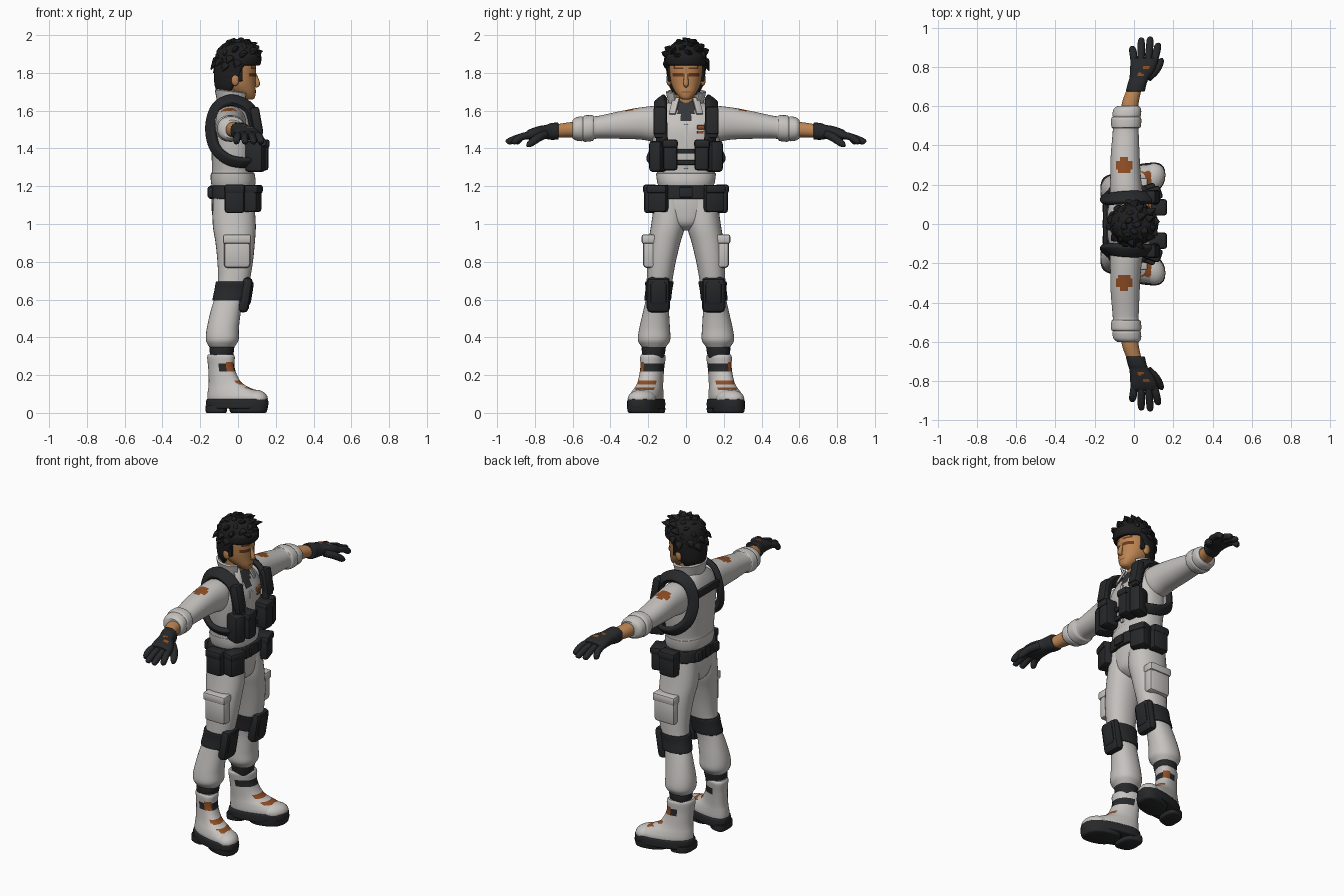
import bpy, bmesh, math, random
from mathutils import Vector, Matrix

random.seed(4)


def colour(name, r, g, b):
    m = bpy.data.materials.new(name)
    m.diffuse_color = (r, g, b, 1)
    return m


FABRIC = colour("pale_fabric", 0.56, 0.54, 0.52)
BLACK = colour("black_gear", 0.020, 0.021, 0.023)
HAIR = colour("black_hair", 0.013, 0.013, 0.014)
SKIN = colour("skin", 0.50, 0.23, 0.085)
RUST = colour("rust_patch", 0.27, 0.075, 0.018)
BROWN = colour("brown_eyes", 0.13, 0.04, 0.015)
SHIRT = colour("dark_shirt", 0.035, 0.036, 0.04)


def finish(name, bm, mat, angle=40):
    bmesh.ops.recalc_face_normals(bm, faces=bm.faces[:])
    me = bpy.data.meshes.new(name)
    bm.to_mesh(me)
    bm.free()
    me.materials.append(mat)
    for p in me.polygons:
        p.use_smooth = True
    me.set_sharp_from_angle(angle=math.radians(angle))
    ob = bpy.data.objects.new(name, me)
    bpy.context.collection.objects.link(ob)
    return ob


def spline(rows, sub):
    """Catmull-Rom resampling of rows of numbers"""
    out = []
    for i in range(len(rows) - 1):
        a, b, c, d = (rows[max(i - 1, 0)], rows[i], rows[i + 1], rows[min(i + 2, len(rows) - 1)])
        for k in range(sub):
            t = k / sub
            out.append([0.5 * (2 * q + (r - p) * t + (2 * p - 5 * q + 4 * r - s) * t * t
                               + (3 * q - p - 3 * r + s) * t ** 3) for p, q, r, s in zip(a, b, c, d)])
    return out + [list(rows[-1])]


def oval(n, pw):
    f = lambda v: math.copysign(abs(v) ** (2 / pw), v)
    return [(f(math.cos(2 * math.pi * k / n)), f(math.sin(2 * math.pi * k / n))) for k in range(n)]


def skin_rings(name, rings, mat):
    bm = bmesh.new()
    vs = [[bm.verts.new(p) for p in r] for r in rings]
    n = len(vs[0])
    for a, b in zip(vs, vs[1:]):
        for k in range(n):
            bm.faces.new((a[k], a[(k + 1) % n], b[(k + 1) % n], b[k]))
    bm.faces.new(vs[0])
    bm.faces.new(vs[-1])
    return finish(name, bm, mat)


def loft(name, rows, mat, axis="z", n=28, sub=4, pw=2.2):
    """rows: (level, x centre, x radius, other centre, other radius)"""
    rings = []
    for lv, cx, rx, co, ro in spline(rows, sub):
        ring = [(cx + rx * u, co + ro * v) for u, v in oval(n, pw)]
        rings.append([(x, o, lv) if axis == "z" else (x, lv, o) for x, o in ring])
    return skin_rings(name, rings, mat)


def sweep(name, rows, mat, hub=(-0.03, 0, 1.48), n=12, sub=4, pw=2):
    """rows: (x, y, z, half width, half thickness); thickness points away from hub"""
    pts = spline(rows, sub)
    rings = []
    for i, p in enumerate(pts):
        c = Vector(p[:3])
        t = (Vector(pts[min(i + 1, len(pts) - 1)][:3]) - Vector(pts[max(i - 1, 0)][:3])).normalized()
        o = c - Vector(hub)
        o = (o - t * o.dot(t)).normalized()
        w = t.cross(o)
        rings.append([c + w * (u * p[3]) + o * (v * p[4]) for u, v in oval(n, pw)])
    return skin_rings(name, rings, mat)


def box(name, c, size, mat, bevel=0.014, tilt=0, yaw=0):
    bm = bmesh.new()
    bmesh.ops.create_cube(bm, size=1, matrix=Matrix.Diagonal((*size, 1)))
    bmesh.ops.bevel(bm, geom=bm.edges[:], offset=bevel, segments=2, affect="EDGES", profile=0.5)
    bm.transform(Matrix.Translation(c) @ Matrix.Rotation(yaw, 4, "Z") @ Matrix.Rotation(tilt, 4, "Y"))
    return finish(name, bm, mat)


def ball(name, c, r, mat):
    bm = bmesh.new()
    bmesh.ops.create_uvsphere(bm, u_segments=20, v_segments=12, radius=1,
                              matrix=Matrix.Translation(c) @ Matrix.Diagonal((*r, 1)))
    return finish(name, bm, mat)


def paint(ob, mat, rule):
    ob.data.materials.append(mat)
    for p in ob.data.polygons:
        if rule(p.center, p.normal):
            p.material_index = len(ob.data.materials) - 1


def pair(ob):
    """add the mirrored twin on the other side"""
    me = ob.data.copy()
    me.transform(Matrix.Diagonal((1, -1, 1, 1)))
    me.flip_normals()
    twin = bpy.data.objects.new(ob.name + "_right", me)
    bpy.context.collection.objects.link(twin)
    ob.name += "_left"


# jacket with open neck, and trousers seat
jacket = loft("jacket", [(1.17, -.025, .105, 0, .135), (1.22, -.025, .118, 0, .152), (1.265, -.028, .116, 0, .158),
                         (1.28, -.028, .110, 0, .155), (1.38, -.025, .115, 0, .172), (1.5, -.025, .115, 0, .182),
                         (1.57, -.035, .100, 0, .175), (1.62, -.04, .080, 0, .125), (1.66, -.04, .060, 0, .07)],
              FABRIC, n=56, sub=5, pw=2.4)
paint(jacket, SHIRT, lambda c, n: c.x > -.02 and c.z > 1.53 and abs(c.y) < (c.z - 1.52) * .65)
box("zip_flap", (.083, 0, 1.41), (.02, .022, .24), FABRIC, .005)
box("chest_badge", (.081, .088, 1.512), (.02, .06, .022), RUST, .003, yaw=.15)
box("chest_tab", (.081, .075, 1.485), (.02, .035, .014), RUST, .003, yaw=.15)
loft("trouser_seat", [(.965, -.02, .05, 0, .03), (1.0, -.022, .10, 0, .10), (1.07, -.025, .114, 0, .158),
                      (1.14, -.025, .114, 0, .155), (1.2, -.025, .105, 0, .14)], FABRIC)

# stand-up collar, open in front
bm = bmesh.new()
rows = []
for r, z in ((.075, 1.61), (.093, 1.70), (.083, 1.705), (.065, 1.61)):
    rows.append([])
    for k in range(25):
        a = math.radians(38 + 284 * k / 24)
        rows[-1].append(bm.verts.new((-.03 + r * math.cos(a), 1.15 * r * math.sin(a), z - .01 * math.cos(a))))
for a, b in zip(rows, rows[1:] + rows[:1]):
    for k in range(24):
        bm.faces.new((a[k], a[k + 1], b[k + 1], b[k]))
for k in (0, 24):
    bm.faces.new([r[k] for r in rows])
finish("collar", bm, FABRIC)
pair(box("lapel", (.045, .062, 1.625), (.012, .04, .10), FABRIC, .004, tilt=-.5, yaw=.5))

# head
loft("neck", [(1.56, -.03, .055, 0, .055), (1.65, -.022, .052, 0, .05), (1.75, -.01, .055, 0, .055)], SKIN)
face = loft("face", [(1.658, .055, .02, 0, .018), (1.668, .052, .036, 0, .032), (1.695, .03, .064, 0, .055),
                     (1.735, .003, .09, 0, .076), (1.79, -.005, .10, 0, .087), (1.85, -.008, .102, 0, .09),
                     (1.91, -.01, .08, 0, .07)], SKIN, n=48, sub=6)
paint(face, BROWN, lambda c, n: c.x > .03 and .016 < abs(c.y) < .068
      and (1.785 < c.z < 1.803 or 1.813 < c.z - abs(c.y) * .15 < 1.826))
paint(face, RUST, lambda c, n: c.x > .05 and abs(c.y) < .022 and 1.694 < c.z < 1.702)
sweep("nose", [(.088, 0, 1.80, .010, .006), (.098, 0, 1.765, .012, .012), (.104, 0, 1.738, .014, .012),
               (.092, 0, 1.728, .008, .006)], SKIN, hub=(0, 0, 1.76))
pair(ball("ear", (-.015, .09, 1.765), (.022, .014, .034), SKIN))

# hair: cap with raised hairline, fringe band, clumps
hair = loft("hair_cap", [(1.685, -.03, .07, 0, .065), (1.73, -.025, .098, 0, .09), (1.80, -.013, .114, 0, .103),
                         (1.87, -.003, .118, 0, .108), (1.92, -.002, .107, 0, .095), (1.955, 0, .075, 0, .065),
                         (1.968, 0, .03, 0, .03)], HAIR, n=40, sub=5, pw=2)
for v in hair.data.vertices:
    v.co.z = max(v.co.z, 1.685 + .165 * min(max((v.co.x + .045) / .08, 0), 1))
loft("fringe_band", [(1.838, .004, .108, 0, .098), (1.85, .005, .116, 0, .108), (1.885, .006, .118, 0, .108),
                     (1.9, .004, .108, 0, .098)], HAIR, pw=2)
pair(box("sideburn", (.01, .088, 1.805), (.03, .02, .1), HAIR, .008))
for i in range(46):
    a = i * 2.39996
    h = 1 - (i + .5) / 46 * 1.15
    s = math.sqrt(max(0, 1 - h * h))
    d = Vector((s * math.cos(a), s * math.sin(a), h))
    if d.x > .3 and h < .3:
        continue
    p = Vector((-.003 + d.x * .104, d.y * .095, 1.85 + d.z * .108))
    flow = Vector((random.uniform(-.2, 1) if h > .3 else -.3, random.uniform(-.6, .6), .1 if h > .3 else -1))
    m, e = p + d * .018 + flow * .012, p + d * .026 + flow * .038
    e.z = min(e.z, 2.0)
    sweep("hair_clump", [(*p, .026, .016), (*m, .022, .014), (*e, .002, .002)], HAIR, hub=(0, 0, 1.84), n=7, sub=3)

# arms: sleeve with rolled cuff, forearm, glove
sleeve = loft("sleeve", [(.10, -.04, .075, 1.535, .075), (.16, -.04, .083, 1.53, .094), (.24, -.043, .078, 1.532, .085),
                         (.34, -.045, .074, 1.525, .074), (.44, -.043, .068, 1.515, .062), (.485, -.042, .066, 1.51, .06),
                         (.495, -.04, .075, 1.508, .068), (.535, -.04, .077, 1.505, .070), (.545, -.038, .070, 1.504, .063),
                         (.555, -.037, .073, 1.504, .066), (.585, -.034, .070, 1.503, .060), (.60, -.03, .055, 1.502, .048)],
              FABRIC, "y", n=40, sub=5)
paint(sleeve, RUST, lambda c, n: ((c.x + .052) / .042) ** 2 + ((c.y - .295) / .042) ** 2 < 1 and n.z > .3)
pair(sleeve)
pair(loft("forearm", [(.57, -.025, .044, 1.50, .042), (.63, -.016, .042, 1.498, .039), (.70, .006, .036, 1.49, .034)],
          SKIN, "y"))
glove = loft("glove", [(.675, .008, .040, 1.492, .040), (.68, .008, .048, 1.492, .045), (.715, .016, .048, 1.49, .044),
                       (.74, .026, .050, 1.487, .038), (.78, .042, .062, 1.482, .036), (.82, .05, .068, 1.475, .030),
                       (.845, .052, .062, 1.470, .022)], BLACK, "y", sub=5, pw=2.4)
paint(glove, RUST, lambda c, n: n.z > .6 and (abs(c.x - .03) < .014 and abs(c.y - .765) < .01
                                              or abs(c.x - .06) < .014 and abs(c.y - .80) < .008))
pair(glove)
for nm, x0, x1, y1 in (("little", .002, -.008, .905), ("ring", .035, .037, .945), ("middle", .068, .082, .95),
                       ("index", .100, .122, .92)):
    pair(sweep(nm + "_finger", [(x0, .815, 1.472, .018, .018), (x0 * .4 + x1 * .6, .87, 1.462, .019, .019),
                                (x1, y1 - .012, 1.437, .017, .017), (x1, y1, 1.43, .007, .007)], BLACK, hub=(0, .8, 0)))
pair(sweep("thumb", [(.07, .745, 1.475, .022, .022), (.11, .785, 1.455, .023, .022), (.135, .825, 1.425, .018, .018),
                     (.142, .842, 1.412, .007, .007)], BLACK, hub=(0, .8, 0)))

# harness: shoulder loops, back bar, chest pouches and buckles
pair(sweep("harness_loop", [(.095, .125, 1.36, .034, .018), (.094, .13, 1.5, .036, .018), (.062, .135, 1.61, .036, .018),
                            (-.03, .135, 1.655, .036, .018), (-.11, .13, 1.62, .034, .018), (-.143, .13, 1.52, .032, .018),
                            (-.125, .155, 1.41, .030, .018), (-.06, .182, 1.345, .030, .016), (.02, .178, 1.325, .030, .016),
                            (.085, .14, 1.33, .030, .016)], BLACK, n=16, sub=5, pw=4))
box("back_bar", (-.146, 0, 1.555), (.022, .22, .045), BLACK, .006)
pair(box("strap_pad", (.098, .138, 1.545), (.05, .07, .15), BLACK, .014, tilt=-.18))
pair(box("strap_clip", (.112, .14, 1.47), (.03, .055, .03), BLACK, .008))
pair(box("chest_pouch_inner", (.112, .083, 1.365), (.10, .078, .165), BLACK, .018))
pair(box("chest_pouch_outer", (.092, .150, 1.358), (.10, .072, .165), BLACK, .018, yaw=.35))
pair(box("chest_pouch_flap", (.118, .085, 1.425), (.10, .084, .045), BLACK, .014))
for z in (1.385, 1.325):
    box("chest_buckle", (.092, 0, z), (.026, .11, .026), BLACK, .007)

# belt and its pouches
loft("belt", [(1.132, -.022, .124, 0, .165), (1.14, -.022, .13, 0, .171), (1.195, -.022, .13, 0, .166),
              (1.203, -.022, .124, 0, .16)], BLACK, pw=2.5)
box("belt_buckle", (.108, 0, 1.168), (.02, .07, .055), BLACK, .006)
for y in (-.08, 0, .08):
    box("belt_back_block", (-.146, y, 1.168), (.03, .05, .06), BLACK, .01)
pair(box("belt_side_pouch", (-.018, .187, 1.13), (.105, .07, .145), BLACK, .016))
pair(box("belt_side_flap", (-.018, .190, 1.185), (.11, .074, .05), BLACK, .014))
pair(box("belt_front_pouch", (.075, .145, 1.135), (.08, .105, .145), BLACK, .016, yaw=.3))
pair(box("belt_front_flap", (.078, .147, 1.185), (.086, .11, .045), BLACK, .013, yaw=.3))

# legs: trouser leg, cargo pocket, knee protection
leg = [(1.14, -.025, .108, .085, .08), (1.0, -.02, .114, .094, .09), (.9, -.015, .104, .115, .085),
       (.8, -.015, .094, .13, .076), (.7, -.022, .084, .14, .068), (.62, -.04, .08, .147, .063),
       (.55, -.062, .08, .157, .067), (.45, -.08, .085, .166, .081), (.39, -.083, .087, .169, .086),
       (.36, -.085, .074, .17, .072), (.335, -.085, .055, .17, .052)]
pair(loft("trouser_leg", leg, FABRIC, n=32))
pair(box("cargo_pocket", (-.005, .192, .85), (.14, .07, .165), FABRIC, .018))
pair(box("cargo_flap", (-.005, .198, .92), (.15, .074, .05), FABRIC, .012))
pair(loft("knee_band", [(.595, -.046, .084, .150, .066), (.6, -.045, .09, .15, .071), (.65, -.033, .092, .144, .071),
                        (.69, -.024, .094, .141, .075), (.695, -.023, .088, .141, .070)], BLACK, n=32))
pair(box("knee_pad", (.038, .146, .625), (.06, .125, .19), BLACK, .027, tilt=.16))
pair(box("knee_plate", (.056, .146, .635), (.04, .09, .13), BLACK, .017, tilt=.16))


def splay(ob):
    """turn toes outward, then mirror"""
    for v in ob.data.vertices:
        v.co.y += (v.co.x + .09) * .24
    pair(ob)


# boots
pair(loft("ankle_band", [(.29, -.088, .058, .172, .055), (.325, -.086, .064, .172, .062), (.352, -.085, .066, .17, .064)],
          BLACK))
boot = loft("boot", [(.05, -.005, .155, .19, .078), (.085, -.006, .156, .19, .08), (.115, -.028, .132, .188, .074),
                     (.145, -.058, .098, .185, .066), (.18, -.075, .08, .182, .062), (.24, -.088, .07, .178, .06),
                     (.295, -.09, .073, .175, .064), (.31, -.09, .066, .175, .057)], FABRIC, n=40, sub=6, pw=2.3)
paint(boot, RUST, lambda c, n: n.x > .1 and abs(c.y - .185) < .05 and (.118 < c.z < .133 or .152 < c.z < .172))
paint(boot, BLACK, lambda c, n: c.x > -.1 and .215 < c.z < .265)
paint(boot, RUST, lambda c, n: c.x > -.06 and c.y > .205 and .215 < c.z < .275)
splay(boot)
splay(ball("toe_cap", (.09, .19, .075), (.068, .074, .048), FABRIC))
splay(loft("sole", [(.022, -.004, .155, .19, .08), (.03, -.004, .163, .19, .087), (.066, -.004, .164, .19, .087),
                    (.074, -.004, .158, .19, .082)], BLACK, pw=2.5))
splay(loft("heel_tread", [(0, -.115, .05, .19, .064), (.008, -.115, .056, .19, .07), (.04, -.115, .056, .19, .07)],
           BLACK, pw=3))
splay(loft("front_tread", [(0, .055, .09, .19, .07), (.008, .055, .098, .19, .078), (.04, .055, .105, .19, .082)],
           BLACK, pw=2.5))
